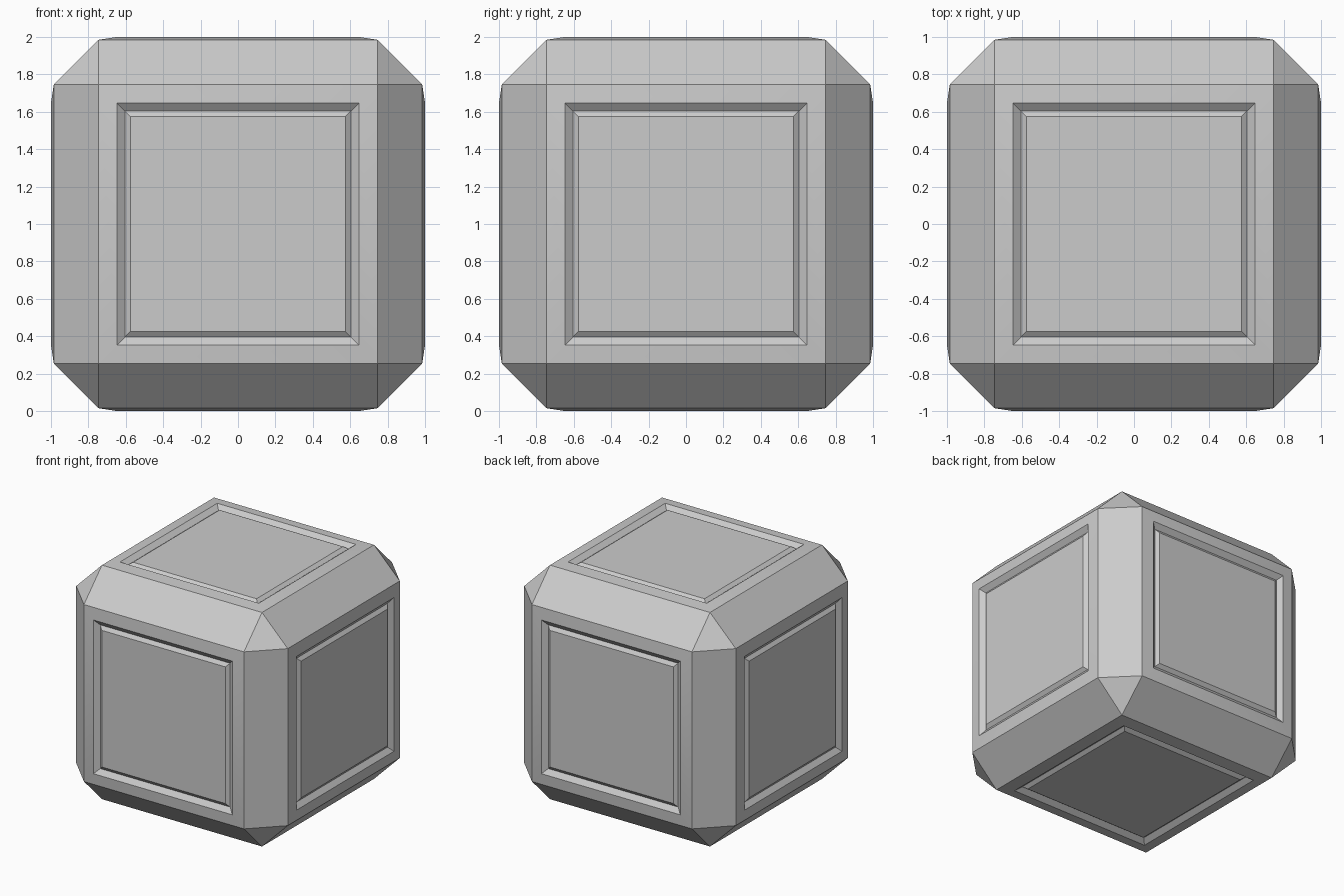
import bpy, bmesh
from math import radians
from mathutils import Matrix

if "Cube" in bpy.data.objects:
    bpy.data.objects.remove(bpy.data.objects["Cube"])

CORE = 1.97      # cube size before the raised frames
CHAMFER = 0.24   # edge chamfer

# Chamfered cube body
bm = bmesh.new()
bmesh.ops.create_cube(bm, size=CORE, matrix=Matrix.Translation((0, 0, 1)))
bmesh.ops.bevel(bm, geom=bm.edges[:], offset=CHAMFER, offset_type='OFFSET',
                segments=1, affect='EDGES', clamp_overlap=True)
bm.normal_update()

# Each side: sloping frame, V-groove, flat centre panel
caps = [f for f in bm.faces if max(abs(c) for c in f.normal) > 0.99]
for width, step in ((0.098, 0.015), (0.042, -0.032), (0.030, 0.022)):
    bmesh.ops.inset_individual(bm, faces=caps, thickness=width, depth=step,
                               use_even_offset=True)

bmesh.ops.recalc_face_normals(bm, faces=bm.faces[:])
mesh = bpy.data.meshes.new("panelled_cube")
bm.to_mesh(mesh)
bm.free()
cube = bpy.data.objects.new("panelled_cube", mesh)
bpy.context.collection.objects.link(cube)

# Soften only the shallow edges
bpy.context.view_layer.objects.active = cube
cube.select_set(True)
bpy.ops.object.shade_smooth_by_angle(angle=radians(30))
